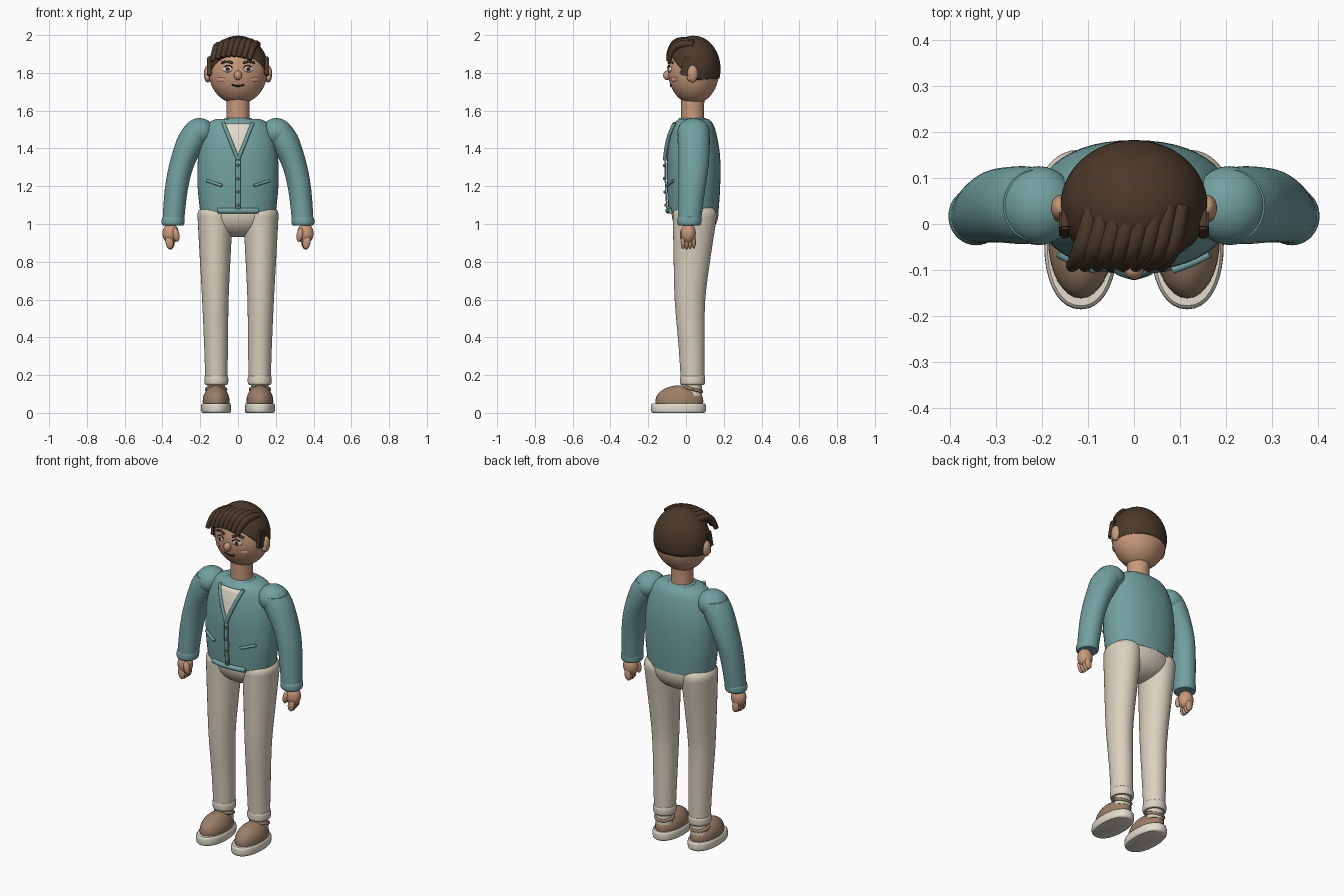
import bpy, bmesh, math
from mathutils import Matrix, Vector, Euler

if "Cube" in bpy.data.objects:
    bpy.data.objects.remove(bpy.data.objects["Cube"])


def material(name, *rgb):
    m = bpy.data.materials.new(name)
    m.use_nodes = True
    m.diffuse_color = (*rgb, 1)
    m.node_tree.nodes["Principled BSDF"].inputs["Base Color"].default_value = (*rgb, 1)
    return m


SKIN = material("skin", .58, .32, .2)
CHEEK = material("cheek pink", .68, .32, .24)
TEAL = material("cardigan teal", .17, .355, .355)
CREAM = material("trouser cream", .7, .64, .52)
IVORY = material("sole ivory", .77, .72, .61)
HAIR = material("hair brown", .07, .04, .023)
SHOE = material("shoe tan", .33, .21, .135)
BUTTON = material("button brown", .27, .14, .075)
WHITE = material("eye white", .8, .79, .75)
DARK = material("dark", .02, .014, .012)


def finish(name, me, mat, angle=40):
    me.materials.clear()
    me.materials.append(mat)
    me.shade_smooth()
    me.set_sharp_from_angle(angle=math.radians(angle))
    ob = bpy.data.objects.new(name, me)
    bpy.context.scene.collection.objects.link(ob)
    return ob


def from_bmesh(name, bm, mat):
    bmesh.ops.recalc_face_normals(bm, faces=bm.faces[:])
    me = bpy.data.meshes.new(name)
    bm.to_mesh(me)
    bm.free()
    return finish(name, me, mat)


def ball(name, loc, radii, mat, rot=(0, 0, 0), cuts=(), seg=32):
    """Ellipsoid, optionally cut by planes whose normals point to the kept side."""
    bm = bmesh.new()
    m = Matrix.Translation(loc) @ Euler(rot).to_matrix().to_4x4() @ Matrix.Diagonal((*radii, 1))
    bmesh.ops.create_uvsphere(bm, u_segments=seg, v_segments=seg // 2, radius=1, matrix=m)
    for co, no in cuts:
        bmesh.ops.bisect_plane(bm, geom=bm.verts[:] + bm.edges[:] + bm.faces[:],
                               plane_co=co, plane_no=no, clear_inner=True)
    return from_bmesh(name, bm, mat)


def resample(rings, steps=4):
    """Smooth interpolation through the given rings."""
    r = [Vector(v) for v in rings]
    out = []
    for i in range(len(r) - 1):
        a, b, c, d = r[max(i - 1, 0)], r[i], r[i + 1], r[min(i + 2, len(r) - 1)]
        for k in range(steps):
            t = k / steps
            out.append(b + (c - a) * .5 * t + (a * 2 - b * 5 + c * 4 - d) * .5 * t ** 2
                       + (b * 3 - a - c * 3 + d) * .5 * t ** 3)
    return out + [r[-1]]


def loft(name, rings, mat, p=2.0, n=36):
    """Stack of horizontal rings (x, y, z, rx, ry) with closed ends."""
    bm = bmesh.new()
    rows = []
    for x, y, z, rx, ry in resample(rings):
        row = []
        for k in range(n):
            c, s = math.cos(math.tau * k / n), math.sin(math.tau * k / n)
            row.append(bm.verts.new((x + rx * math.copysign(abs(c) ** (2 / p), c),
                                     y + ry * math.copysign(abs(s) ** (2 / p), s), z)))
        rows.append(row)
    for lo, hi in zip(rows, rows[1:]):
        for k in range(n):
            j = (k + 1) % n
            bm.faces.new((lo[k], lo[j], hi[j], hi[k]))
    bm.faces.new(rows[0])
    bm.faces.new(rows[-1])
    return from_bmesh(name, bm, mat)


def tube(name, pts, r, mat, taper=None):
    cu = bpy.data.curves.new(name, "CURVE")
    cu.dimensions, cu.bevel_depth, cu.bevel_resolution, cu.use_fill_caps = "3D", r, 3, True
    sp = cu.splines.new("NURBS")
    sp.points.add(len(pts) - 1)
    for i, (pt, co) in enumerate(zip(sp.points, pts)):
        pt.co = (*co, 1)
        pt.radius = taper[i] if taper else 1
    sp.use_endpoint_u, sp.order_u, sp.resolution_u = True, 3, 6
    tmp = bpy.data.objects.new(name + "_path", cu)
    bpy.context.scene.collection.objects.link(tmp)
    bpy.context.view_layer.update()
    me = bpy.data.meshes.new_from_object(tmp.evaluated_get(bpy.context.evaluated_depsgraph_get()))
    bpy.data.objects.remove(tmp)
    return finish(name, me, mat)


# Torso and the surface height on its front
TORSO = [(0, .04, 1.065, .2, .132), (0, .04, 1.2, .214, .141), (0, .04, 1.35, .212, .141),
         (0, .04, 1.46, .192, .125), (0, .04, 1.53, .16, .103), (0, .04, 1.557, .115, .075)]
loft("cardigan_body", TORSO, TEAL, p=2.2, n=48)
TORSO_FINE = resample(TORSO)


def chest(x, z, lift=0.0):
    for a, b in zip(TORSO_FINE, TORSO_FINE[1:]):
        if z <= b[2]:
            break
    v = a.lerp(b, max(0, min(1, (z - a[2]) / (b[2] - a[2]))))
    return Vector((x, v[1] - v[4] * max(0, 1 - abs(x / v[3]) ** 2.2) ** (1 / 2.2) - lift, z))


def chest_patch(name, z0, z1, w0, w1, lift, mat, rows=10, cols=6):
    """Thin panel lying on the chest, its half width running from w0 to w1."""
    bm = bmesh.new()
    grid = [[bm.verts.new(chest((w0 + (w1 - w0) * i / rows) * (2 * j / cols - 1),
                                z0 + (z1 - z0) * i / rows, lift))
             for j in range(cols + 1)] for i in range(rows + 1)]
    for a, b in zip(grid, grid[1:]):
        for j in range(cols):
            bm.faces.new((a[j], a[j + 1], b[j + 1], b[j]))
    mod = from_bmesh(name, bm, mat).modifiers.new("thickness", "SOLIDIFY")
    mod.thickness, mod.offset = .008, 0


chest_patch("shirt_front", 1.345, 1.53, .003, .075, .006, IVORY)
chest_patch("button_placket", 1.07, 1.345, .012, .012, .007, TEAL)
for i in range(4):
    ball("button", chest(0, 1.31 - .07 * i, .014), (.008, .006, .008), BUTTON, seg=16)
tube("front_hem", [chest(-.105 + .0175 * i, 1.07, .002) for i in range(13)], .015, TEAL)
loft("neckband", [(0, .035, 1.525, .085, .085), (0, .035, 1.553, .077, .077),
                  (0, .035, 1.562, .068, .068)], TEAL)

# Neck, head and face
loft("neck", [(0, .035, 1.5, .063, .063), (0, .035, 1.6, .061, .061), (0, .035, 1.69, .063, .063)], SKIN)
HEAD, HEAD_R = Vector((0, .04, 1.81)), Vector((.156, .135, .175))
ball("head", HEAD, HEAD_R, SKIN, seg=48)


def face(x, z, lift=0.0):
    d = 1 - (x / HEAD_R.x) ** 2 - ((z - HEAD.z) / HEAD_R.z) ** 2
    return Vector((x, HEAD.y - HEAD_R.y * math.sqrt(max(d, 0)) - lift, z))


ball("nose", face(0, 1.787, .006), (.021, .021, .025), SKIN)
tube("mouth", [face(.033 * t, 1.73 + .007 * t * t, .001) for t in (-1, -.5, 0, .5, 1)], .0045, DARK)

# Hair: cap plus swept fringe
cap = ball("hair_cap", (0, .04, 1.82), (.16, .143, .177), HAIR, seg=64,
           cuts=[((0, .1, 1.765), (0, -.08, 1)), ((0, .02, 1.76), (0, .13, .1))])
shell = cap.modifiers.new("thickness", "SOLIDIFY")
shell.thickness, shell.offset = .012, -1
for i in range(8):
    x = -.09 + .0278 * i
    drop = .028 * (x / .11) ** 2 + .002 * (7 - i)
    tube("fringe_lock", [(x, .04, 1.976 - drop), (x - .012, -.015, 1.984 - drop),
                         (x - .03, -.075, 1.958 - drop), (x - .046, -.092, 1.895 - drop)],
         .0205, HAIR, taper=(.8, 1, 1, .65))

for s, side in ((1, "left"), (-1, "right")):
    # Face details
    ball(side + "_ear", (s * .16, .035, 1.795), (.021, .028, .046), SKIN)
    ball(side + "_ear_lobe", (s * .162, .018, 1.775), (.014, .014, .018), SKIN, seg=16)
    turn = (0, 0, s * .35)
    ball(side + "_eye", face(s * .056, 1.82), (.026, .008, .017), WHITE, turn)
    ball(side + "_iris", face(s * .055, 1.82, .006), (.013, .004, .014), BUTTON, turn, seg=20)
    ball(side + "_pupil", face(s * .055, 1.82, .0085), (.008, .003, .009), DARK, turn, seg=16)
    tube(side + "_lash", [face(s * (.03 + .014 * i), 1.828 + (0, .012, .012, .002)[i], .006)
                          for i in range(4)], .003, DARK)
    tube(side + "_brow", [face(s * (.028 + .02 * i), 1.852 + (0, .008, .009, 0)[i], .003)
                          for i in range(4)], .0065, HAIR)
    ball(side + "_cheek", face(s * .09, 1.765), (.024, .005, .012), CHEEK, (0, 0, s * .6))
    bm = bmesh.new()
    bmesh.ops.create_cube(bm, size=1, matrix=Matrix.Translation((s * .15, 0, 1.835))
                          @ Matrix.Rotation(-.22, 4, "X") @ Matrix.Diagonal((.027, .045, .1, 1)))
    bmesh.ops.bevel(bm, geom=bm.edges[:], offset=.006, segments=2, affect="EDGES")
    from_bmesh(side + "_sideburn", bm, HAIR)

    # Cardigan trim
    tube(side + "_lapel", [chest(s * .078 * t, 1.34 + .195 * t, .011) for t in (0, .25, .5, .75, 1)],
         .010, TEAL)
    tube(side + "_pocket_trim", [chest(s * (.085 + .04 * i), 1.203 + .013 * i, .008) for i in range(3)],
         .008, TEAL)

    # Arm and hand
    ball(side + "_shoulder", (s * .208, .04, 1.485), (.083, .086, .075), TEAL, (0, s * .3, 0))
    loft(side + "_sleeve", [(s * .215, .04, 1.515, .07, .078), (s * .24, .041, 1.45, .083, .085),
                            (s * .297, .04, 1.315, .067, .08), (s * .327, .03, 1.18, .061, .071),
                            (s * .343, .018, 1.01, .057, .061)], TEAL)
    loft(side + "_sleeve_cuff", [(s * .344, .017, .993, .054, .056), (s * .344, .017, 1.003, .06, .063),
                                 (s * .343, .018, 1.028, .06, .063), (s * .342, .018, 1.038, .055, .058)], TEAL)
    ball(side + "_palm", (s * .357, .012, .95), (.043, .04, .055), SKIN)
    for i in range(4):
        ball(side + "_finger", (s * (.363 - .002 * i), -.016 + .019 * i, .9 + .003 * abs(i - 1)),
             (.021, .012, .036), SKIN, (0, s * .15, 0), seg=20)
    ball(side + "_thumb", (s * .328, -.016, .943), (.018, .017, .038), SKIN, (0, s * .2, 0), seg=20)

    # Trouser leg and turn-up
    loft(side + "_trouser_leg", [(s * .115, .035, .165, .058, .062), (s * .116, .03, .35, .063, .069),
                                 (s * .12, .021, .6, .07, .081), (s * .121, .034, .85, .083, .1),
                                 (s * .121, .044, 1.0, .091, .113), (s * .121, .046, 1.06, .092, .114),
                                 (s * .118, .046, 1.095, .07, .09)], CREAM)
    loft(side + "_turn_up", [(s * .115, .035, .148, .057, .06), (s * .115, .035, .158, .063, .066),
                             (s * .115, .035, .187, .063, .066), (s * .115, .035, .197, .058, .061)], CREAM)
    loft(side + "_sock", [(s * .115, .04, .09, .05, .045), (s * .115, .04, .155, .046, .043)], CREAM)

    # Shoe
    loft(side + "_sole", [(s * .116, -.04, 0, .072, .137), (s * .116, -.04, .01, .079, .145),
                          (s * .116, -.04, .041, .079, .145), (s * .116, -.04, .051, .073, .138)],
         IVORY, p=2.2)
    ball(side + "_shoe_upper", (s * .116, -.035, .062), (.071, .127, .084), SHOE,
         cuts=[((0, 0, .04), (0, 0, 1))])
    tube(side + "_shoe_collar", [(s * .116 + .051 * math.cos(math.tau * i / 16),
                                  .037 + .046 * math.sin(math.tau * i / 16),
                                  .125 - .012 * math.sin(math.tau * i / 16)) for i in range(17)], .009, SHOE)

# Seat of the trousers
ball("trouser_seat", (0, .048, 1.055), (.198, .124, .125), CREAM, seg=40)
